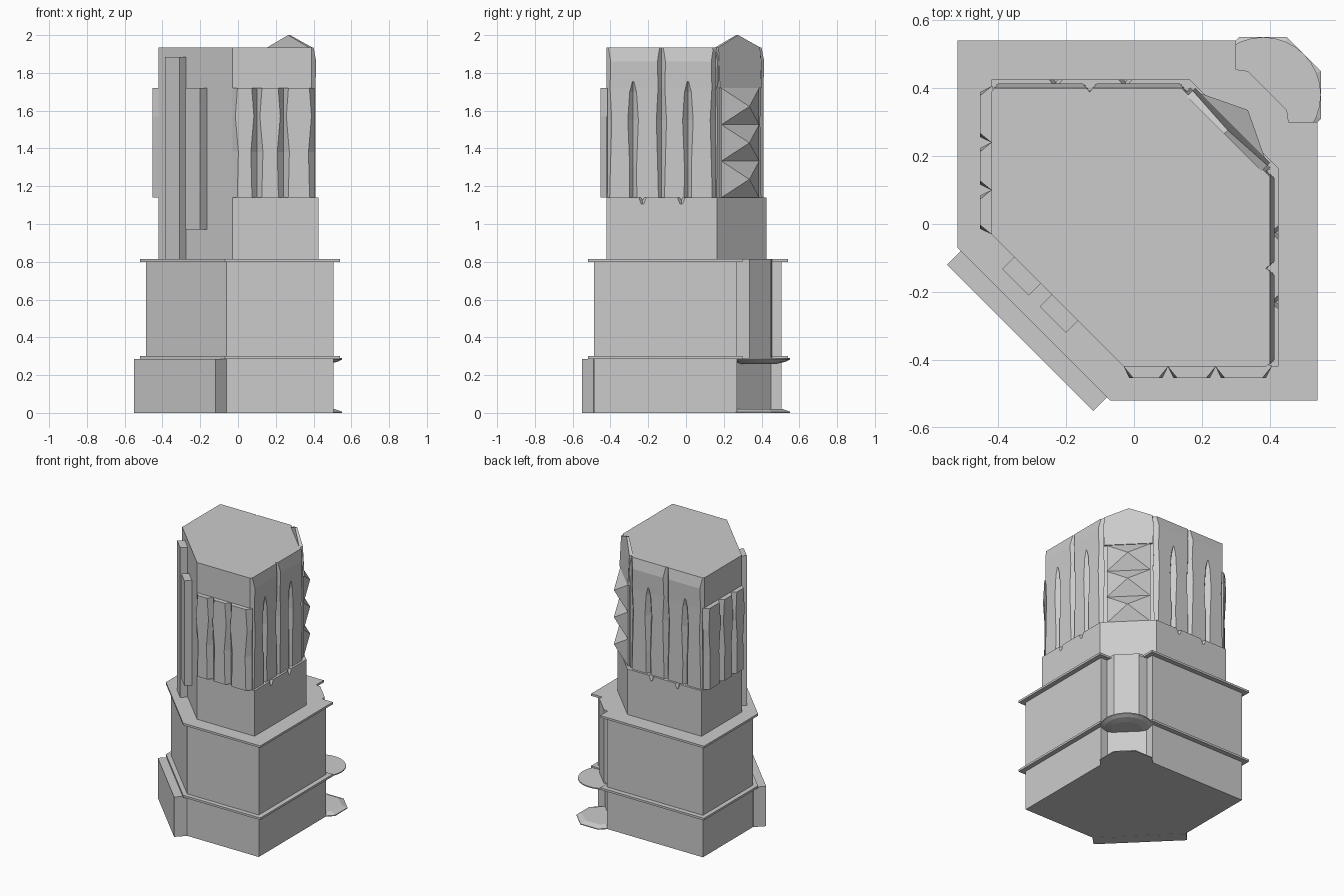
import bpy, bmesh, math

if "Cube" in bpy.data.objects:
    bpy.data.objects.remove(bpy.data.objects["Cube"])


def loft(name, rings):
    """Closed solid through rings of 3D points, with flat end caps."""
    bm = bmesh.new()
    vs = [[bm.verts.new(p) for p in r] for r in rings]
    n = len(vs[0])
    for a, b in zip(vs, vs[1:]):
        for i in range(n):
            j = (i + 1) % n
            bm.faces.new((a[i], a[j], b[j], b[i]))
    bm.faces.new(vs[0])
    bm.faces.new(vs[-1])
    bmesh.ops.recalc_face_normals(bm, faces=bm.faces)
    me = bpy.data.meshes.new(name)
    bm.to_mesh(me)
    bm.free()
    ob = bpy.data.objects.new(name, me)
    bpy.context.collection.objects.link(ob)
    return ob


def level(pts, z):
    return [(x, y, z) for x, y in pts]


def prism(name, pts, z0, z1):
    return loft(name, [level(pts, z0), level(pts, z1)])


def sym(half):
    """Complete an outline by reflecting it across the x = y diagonal."""
    return half + [(y, x) for x, y in reversed(half)]


def swap(rings):
    return [[(y, x, z) for x, y, z in r] for r in rings]


def both(name, rings):
    return [loft(name, rings), loft(name + "_mirrored", swap(rings))]


# Stepped plinth with a notched back corner
base = sym([(-.06, -.488), (.506, -.488), (.506, .27), (.45, .27)])
body = sym([(-.06, -.488), (.506, -.488), (.506, .27), (.455, .27), (.45, .335)])
rim = sym([(-.07, -.52), (.54, -.52), (.54, .30), (.455, .30), (.45, .335)])
prism("lower_plinth", base, 0, .285)
prism("lower_ledge", rim, .285, .30)
prism("upper_plinth", body, .30, .80)
prism("upper_ledge", rim, .80, .815)
prism("front_slab", sym([(-.06, -.49), (-.12, -.55)]), 0, .285)


# Basin and foot plate in the corner niche
def disc(r, n, off, z):
    return [(.38 + r * math.cos(off + 2 * math.pi * i / n),
             .38 + r * math.sin(off + 2 * math.pi * i / n), z) for i in range(n)]


loft("corner_basin", [disc(r, 32, 0, z) for r, z in
                      ((.10, .26), (.145, .27), (.17, .283), (.17, .29))])
loft("foot_plate", [disc(r, 8, math.pi / 8, z) for r, z in
                    ((.184, 0), (.184, .006), (.145, .02))])


# Tower shaft
def shaft(r):
    return sym([(-.03, -.42), (r, -.42), (r, r - .26)])


prism("shaft_foot", shaft(.425), .81, 1.14)
tower = loft("tower", [level(shaft(r), z) for r, z in
                       ((.41, 1.13), (.41, 1.72), (.414, 1.86), (.40, 1.935))])


# Vertical V grooves on the right and back faces
def groove(c, prof, r=.41):
    rings = []
    for z, w in prof:
        d = 1.2 * w
        k = w * (d + .03) / d
        rings.append([(r - d, c, z), (r + .03, c - k, z), (r + .03, c + k, z)])
    return rings


LONG = ((1.14, .016), (1.3, .020), (1.55, .027), (1.72, .018), (1.97, .018))
SHORT = ((1.141, .020), (1.3, .018), (1.55, .028), (1.70, .018), (1.755, .003))
TIP = ((1.105, .002), (1.15, .020))


def cut(target, cutters):
    for c in cutters:
        m = target.modifiers.new("cut", 'BOOLEAN')
        m.operation = 'DIFFERENCE'
        m.solver = 'EXACT'
        m.object = c
        bpy.context.view_layer.objects.active = target
        bpy.ops.object.modifier_apply(modifier=m.name)
        bpy.data.objects.remove(c, do_unlink=True)


for c in (-.42, -.13, .155):
    cut(tower, both("groove_cutter", groove(c, LONG)))
for c in (-.28, .01):
    cut(tower, both("groove_cutter", groove(c, SHORT)))
foot = bpy.data.objects["shaft_foot"]
for c in (-.23, -.025):
    cut(foot, both("tip_cutter", groove(c, TIP, .42)))

# Wavy ribs on the front and left faces
for i, (a, b) in enumerate(((-.03, .10), (.10, .24), (.24, .405))):
    rings = []
    for z, w in ((1.14, .026), (1.38, .032), (1.57, .016), (1.72, .027)):
        rings.append([(a, -.415, z), (a, -.42, z), (a + w, -.453, z),
                      (b - w, -.453, z), (b, -.42, z), (b, -.415, z)])
    both(f"front_rib_{i + 1}", rings)


# Two bars on the front chamfer: s = x + y, t = x - y
def st(s, t, z):
    return ((s + t) / 2, (s - t) / 2, z)


for name, t0, t1, z0, z1 in (("tall_bar", -.255, -.10, .81, 1.885),
                             ("short_bar", -.035, .12, .97, 1.72)):
    loft(name, [[st(s, t, z) for s, t in
                 ((-.43, t0), (-.52, t0), (-.52, t1), (-.43, t1))] for z in (z0, z1)])

# Stacked pyramids on the back chamfer
for i in range(3):
    z0 = 1.14 + i * .193
    z1 = z0 + .193
    quad = [(-.2, z0), (.2, z0), (.2, z1), (-.2, z1)]
    loft(f"pyramid_{i + 1}", [[st(.54, t, z) for t, z in quad],
                              [st(.575, t, z) for t, z in quad],
                              [st(.67, t * .01, (z0 + z1) / 2 + (z - z0 - .0965) * .01)
                               for t, z in quad]])

# Gabled panel above the pyramids
gable = [(-.22, 1.72), (.22, 1.72), (.22, 1.935), (0, 2.0), (-.22, 1.935)]
loft("gable_panel", [[st(.53, t, z) for t, z in gable],
                     [st(.58 - max(0, z - 1.86) * .2, t, z) for t, z in gable]])
